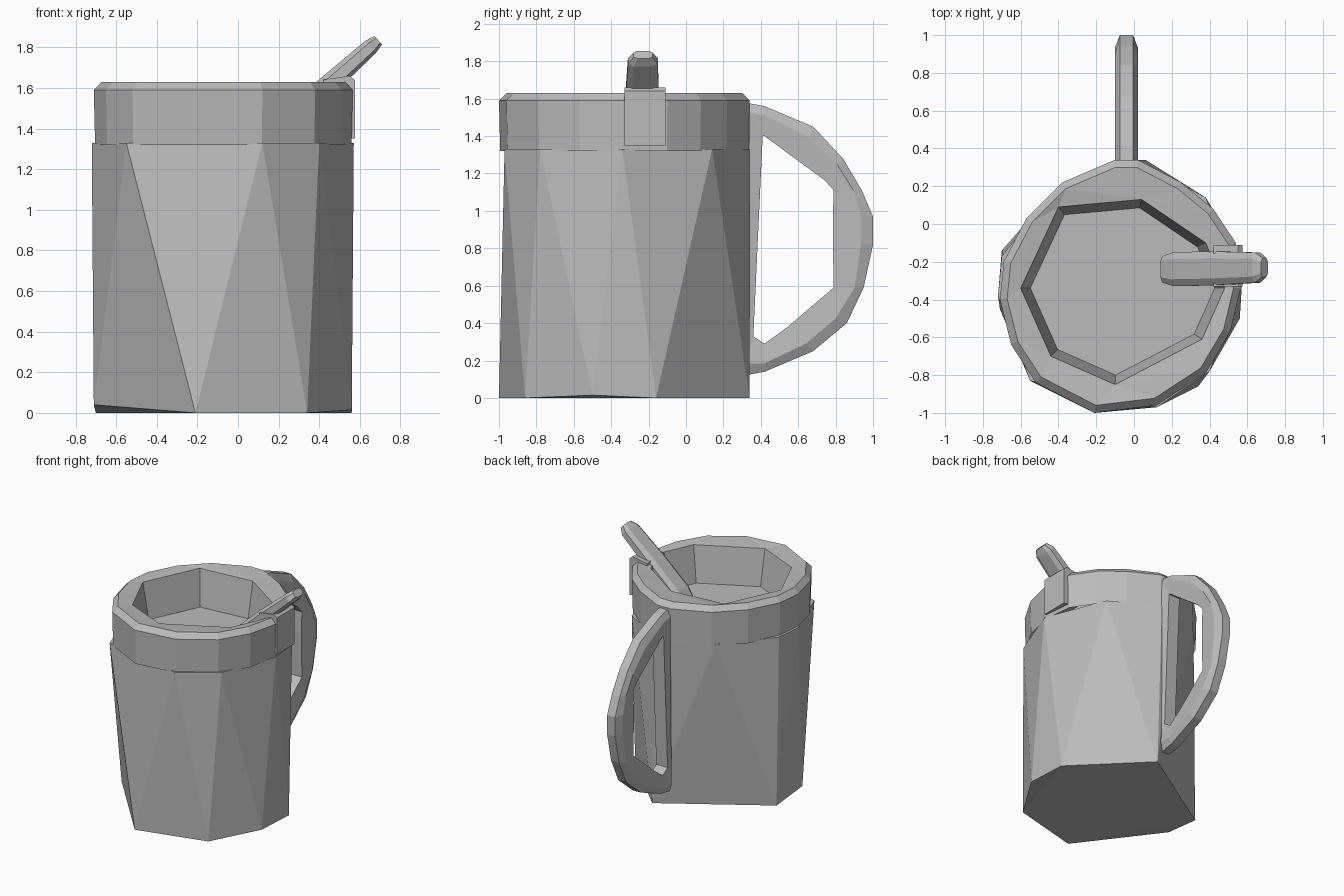
import bpy, bmesh, math
from mathutils import Vector

if "Cube" in bpy.data.objects:
    bpy.data.objects.remove(bpy.data.objects["Cube"], do_unlink=True)

grey = bpy.data.materials.new("plain_grey")
grey.use_nodes = True
grey.diffuse_color = (0.5, 0.5, 0.5, 1)
grey.node_tree.nodes["Principled BSDF"].inputs["Base Color"].default_value = (0.5, 0.5, 0.5, 1)


def finish(name, bm):
    bmesh.ops.recalc_face_normals(bm, faces=bm.faces[:])
    mesh = bpy.data.meshes.new(name)
    bm.to_mesh(mesh)
    bm.free()
    mesh.materials.append(grey)
    obj = bpy.data.objects.new(name, mesh)
    bpy.context.collection.objects.link(obj)
    return obj


def hull(name, points):
    """Faceted solid around a handful of points."""
    bm = bmesh.new()
    for p in points:
        bm.verts.new(p)
    bmesh.ops.convex_hull(bm, input=bm.verts[:])
    bmesh.ops.delete(bm, geom=[v for v in bm.verts if not v.link_faces], context='VERTS')
    return finish(name, bm)


def loft(name, rings, closed):
    """Skin matching cross-sections, capped or joined end to start."""
    bm = bmesh.new()
    loops = [[bm.verts.new(p) for p in ring] for ring in rings]
    n = len(rings[0])
    for k in range(len(rings) if closed else len(rings) - 1):
        a, b = loops[k], loops[(k + 1) % len(rings)]
        for i in range(n):
            j = (i + 1) % n
            bm.faces.new((a[i], a[j], b[j], b[i]))
    if not closed:
        bm.faces.new(loops[0])
        bm.faces.new(loops[-1])
    return finish(name, bm)


CENTRE = Vector((-0.07, -0.33))


def inset(outline, scale, z):
    return [(*(CENTRE + (Vector(p) - CENTRE) * scale), z) for p in outline]


# Mug body: irregular foot widening to a rounder shoulder, closed by the drink
foot = [(0.34, -0.86, 0), (0.56, -0.5, 0.015), (0.56, -0.16, 0), (0.06, 0.34, 0),
        (-0.70, -0.14, 0), (-0.71, -0.45, 0.04), (-0.21, -1.0, 0)]
shoulder = [(-0.55, -0.83), (0.12, -0.97), (0.4, -0.78), (0.57, -0.34), (0.38, 0.14),
            (0.02, 0.34), (-0.1, 0.33), (-0.4, 0.2), (-0.7, -0.17), (-0.72, -0.38)]
hull("mug_body", foot + [(x, y, 1.33) for x, y in shoulder])

# Rim: rounded outer band bridged to an eight-sided opening
outer = [(-0.21, -1), (0.12, -0.96), (0.38, -0.79), (0.51, -0.57), (0.565, -0.34),
         (0.54, -0.1), (0.42, 0.08), (0.25, 0.22), (0.02, 0.34), (-0.1, 0.34),
         (-0.38, 0.22), (-0.57, 0.03), (-0.69, -0.2), (-0.71, -0.4), (-0.65, -0.64),
         (-0.52, -0.84)]
opening = [(-0.1, -0.85), (0.36, -0.61), (0.48, -0.34), (0.38, -0.1),
           (0.04, 0.13), (-0.4, 0.09), (-0.6, -0.34), (-0.44, -0.7)]
bands = [inset(outer, 0.99, 1.32), inset(outer, 1, 1.59), inset(outer, 0.94, 1.63),
         inset(opening, 1, 1.615), inset(opening, 0.9, 1.32)]
bm = bmesh.new()
loops = []
for band in bands:
    verts = [bm.verts.new(p) for p in band]
    loops.append([bm.edges.new((verts[i - 1], verts[i])) for i in range(len(verts))])
for a, b in zip(loops, loops[1:]):
    bmesh.ops.bridge_loops(bm, edges=a + b)
finish("mug_rim", bm)

# Raised block where the spoon rests on the rim
hull("spoon_rest", [(x, y, z) for y in (-0.33, -0.11) for x, z in
                    ((0.45, 1.36), (0.575, 1.35), (0.575, 1.64), (0.55, 1.66), (0.42, 1.64))])

# Handle: bevelled section swept round a closed D, thin along the mug wall
MID = -0.04
path = [((0.42, 1.56), (0.42, 1.40)), ((0.68, 1.45), (0.61, 1.26)),
        ((0.84, 1.28), (0.74, 1.165)), ((0.94, 1.11), (0.79, 1.11)),
        ((1.0, 0.97), (0.785, 0.97)), ((1.0, 0.82), (0.785, 0.82)),
        ((0.95, 0.59), (0.79, 0.59)), ((0.86, 0.40), (0.66, 0.48)),
        ((0.68, 0.25), (0.55, 0.385)), ((0.42, 0.14), (0.42, 0.29)),
        ((0.31, 0.12), (0.36, 0.33)), ((0.31, 1.58), (0.41, 1.40))]
rings = []
for out, inn in path:
    o, i = Vector(out), Vector(inn)
    m = o.lerp(i, 0.3)
    rings.append([(MID + dx, *p) for dx, p in
                  ((-0.05, i), (-0.06, m), (-0.035, o), (0.035, o), (0.06, m), (0.05, i))])
loft("mug_handle", rings, True)

# Spoon: slanted bar running from the drink over the rim to a narrower tip
start, end = Vector((0.16, -0.24, 1.36)), Vector((0.69, -0.23, 1.835))
along = (end - start).normalized()
up = Vector((-along.z, 0, along.x))
rings = []
for t, wide, thick in ((0, 0.07, 0.03), (0.12, 0.09, 0.045), (0.5, 0.09, 0.05),
                       (0.93, 0.08, 0.04), (1, 0.05, 0.028)):
    c = start.lerp(end, t)
    rings.append([c + Vector((0, wide * a, 0)) + up * thick * b for a, b in
                  ((-1, -0.6), (-0.6, -1), (0.6, -1), (1, -0.6), (1, 0.5), (0.6, 1), (-0.6, 1), (-1, 0.5))])
loft("spoon", rings, False)
